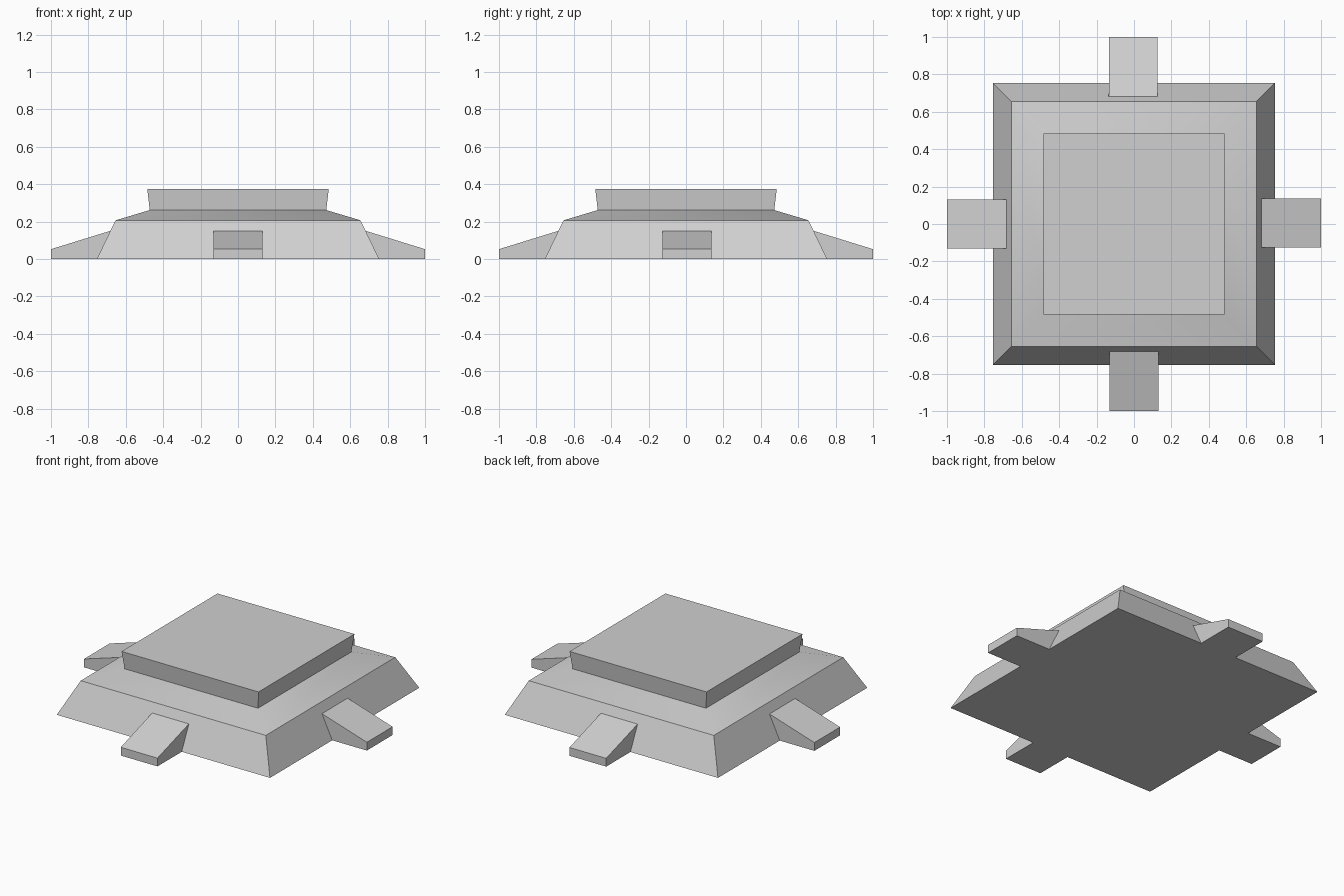
import bpy
import bmesh
import math
from mathutils import Matrix

if "Cube" in bpy.data.objects:
    bpy.data.objects.remove(bpy.data.objects["Cube"])

grey = bpy.data.materials.new("light_grey")
grey.diffuse_color = (0.63, 0.63, 0.63, 1)
grey.use_nodes = True
grey.node_tree.nodes["Principled BSDF"].inputs["Base Color"].default_value = grey.diffuse_color


def finish(name, bm):
    bmesh.ops.recalc_face_normals(bm, faces=bm.faces)
    mesh = bpy.data.meshes.new(name)
    bm.to_mesh(mesh)
    bm.free()
    mesh.materials.append(grey)
    obj = bpy.data.objects.new(name, mesh)
    bpy.context.collection.objects.link(obj)
    return obj


# Stepped square body: stacked square rings (half width, height)
bm = bmesh.new()
rings = []
for half, z in [(0.755, 0), (0.655, 0.207), (0.472, 0.262), (0.485, 0.375)]:
    rings.append([bm.verts.new((sx * half, sy * half, z))
                  for sx, sy in ((-1, -1), (1, -1), (1, 1), (-1, 1))])
for low, high in zip(rings, rings[1:]):
    for i in range(4):
        j = (i + 1) % 4
        bm.faces.new((low[i], low[j], high[j], high[i]))
bm.faces.new(rings[0][::-1])
bm.faces.new(rings[-1])
body = finish("platform_body", bm)

# Softly shaded shoulder, crisp edges elsewhere
bpy.context.view_layer.objects.active = body
body.select_set(True)
bpy.ops.object.shade_smooth_by_angle(angle=math.radians(30))
body.select_set(False)


# Access ramps: a wedge profile butting against the sloped wall
def ramp(name, angle, shift):
    bm = bmesh.new()
    profile = [(0.755, 0), (1.0, 0), (1.0, 0.053), (0.682, 0.151)]
    a, b = [[bm.verts.new((x, y + shift, z)) for x, z in profile]
            for y in (-0.13, 0.13)]
    bm.faces.new(a)
    bm.faces.new(b[::-1])
    for i in range(3):  # the side against the wall stays open
        bm.faces.new((a[i], b[i], b[i + 1], a[i + 1]))
    bm.transform(Matrix.Rotation(math.radians(angle), 4, 'Z'))
    finish(name, bm)


for name, angle, shift in [("right_ramp", 0, 0.005), ("back_ramp", 90, 0.005),
                           ("left_ramp", 180, 0), ("front_ramp", 270, 0)]:
    ramp(name, angle, shift)
